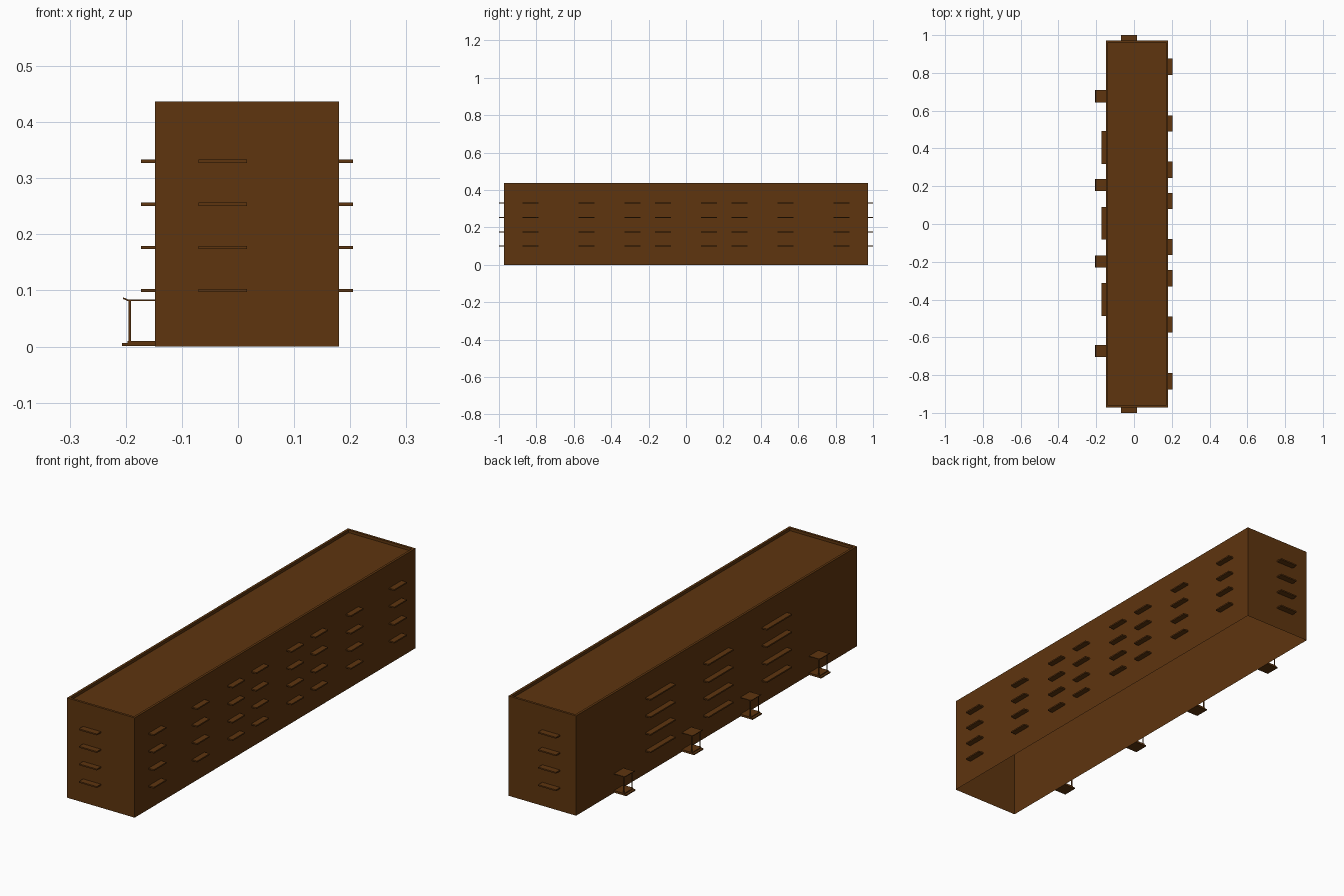
import bpy, bmesh

cube = bpy.data.objects.get("Cube")
if cube:
    bpy.data.objects.remove(cube, do_unlink=True)

brown = bpy.data.materials.new("dark brown")
brown.use_nodes = True
colour = (0.112, 0.035, 0.0045, 1)
brown.diffuse_color = colour
brown.node_tree.nodes["Principled BSDF"].inputs["Base Color"].default_value = colour


def finish(name, bm):
    bmesh.ops.recalc_face_normals(bm, faces=bm.faces)
    mesh = bpy.data.meshes.new(name)
    bm.to_mesh(mesh)
    bm.free()
    mesh.materials.append(brown)
    obj = bpy.data.objects.new(name, mesh)
    bpy.context.collection.objects.link(obj)
    return obj


def add_box(bm, low, high):
    verts = bmesh.ops.create_cube(bm, size=1)["verts"]
    for v in verts:
        v.co = [(a + b) / 2 + c * (b - a) for a, b, c in zip(low, high, v.co)]


def box(name, low, high):
    bm = bmesh.new()
    add_box(bm, low, high)
    return finish(name, bm)


LEFT, RIGHT, END, TOP = -0.148, 0.18, 0.972, 0.437
LEVELS = [0.1 + 0.0767 * i for i in range(4)]
THICK = 0.003

# Hollow block, open underneath, with a parapet around a sunken roof
bm = bmesh.new()
add_box(bm, (LEFT, -END, 0), (RIGHT, END, TOP))
bmesh.ops.recalc_face_normals(bm, faces=bm.faces)
bm.faces.ensure_lookup_table()
roof = max(bm.faces, key=lambda f: f.calc_center_median().z)
floor = min(bm.faces, key=lambda f: f.calc_center_median().z)
bmesh.ops.delete(bm, geom=[floor], context="FACES_ONLY")
bmesh.ops.inset_region(bm, faces=[roof], thickness=0.015)
sunken = bmesh.ops.extrude_face_region(bm, geom=[roof])["geom"]
bmesh.ops.translate(bm, vec=(0, 0, -0.012),
                    verts=[g for g in sunken if isinstance(g, bmesh.types.BMVert)])
bmesh.ops.delete(bm, geom=[roof], context="FACES") if roof.is_valid else None
finish("building_block", bm)

# Balcony slabs on all four sides, one set per storey
for floor_no, z in enumerate(LEVELS, 1):
    low, high = z - THICK, z + THICK
    for y in (0.122, 0.287, 0.532, 0.832):
        for s in (-1, 1):
            box(f"left_balcony_{floor_no}", (RIGHT, s * y - 0.043, low),
                (0.205, s * y + 0.043, high))
    for y in (-0.4, 0.004, 0.405):
        box(f"right_balcony_{floor_no}", (-0.173, y - 0.087, low),
            (LEFT, y + 0.087, high))
    box(f"front_balcony_{floor_no}", (-0.07, -1, low), (0.016, -END, high))
    box(f"back_balcony_{floor_no}", (-0.07, END, low), (0.016, 1, high))

# Entrance porches: two steps, two posts and a canopy with a raised lip
CANOPY = [(LEFT, 0.081), (-0.196, 0.081), (-0.205, 0.085),
          (-0.205, 0.088), (-0.196, 0.084), (LEFT, 0.084)]
for number, y in enumerate((-0.672, -0.198, 0.207, 0.677), 1):
    near, far = y - 0.0325, y + 0.0325
    box(f"porch_lower_step_{number}", (-0.207, near, 0.001), (LEFT, far, 0.006))
    box(f"porch_upper_step_{number}", (-0.197, near, 0.006), (LEFT, far, 0.01))
    for s in (-1, 1):
        c = y + s * 0.028
        box(f"porch_post_{number}", (-0.195, c - 0.002, 0.01),
            (-0.191, c + 0.002, 0.081))
    bm = bmesh.new()
    face = bm.faces.new([bm.verts.new((x, near, z)) for x, z in CANOPY])
    new = bmesh.ops.extrude_face_region(bm, geom=[face])["geom"]
    bmesh.ops.translate(bm, vec=(0, far - near, 0),
                        verts=[g for g in new if isinstance(g, bmesh.types.BMVert)])
    finish(f"porch_canopy_{number}", bm)
